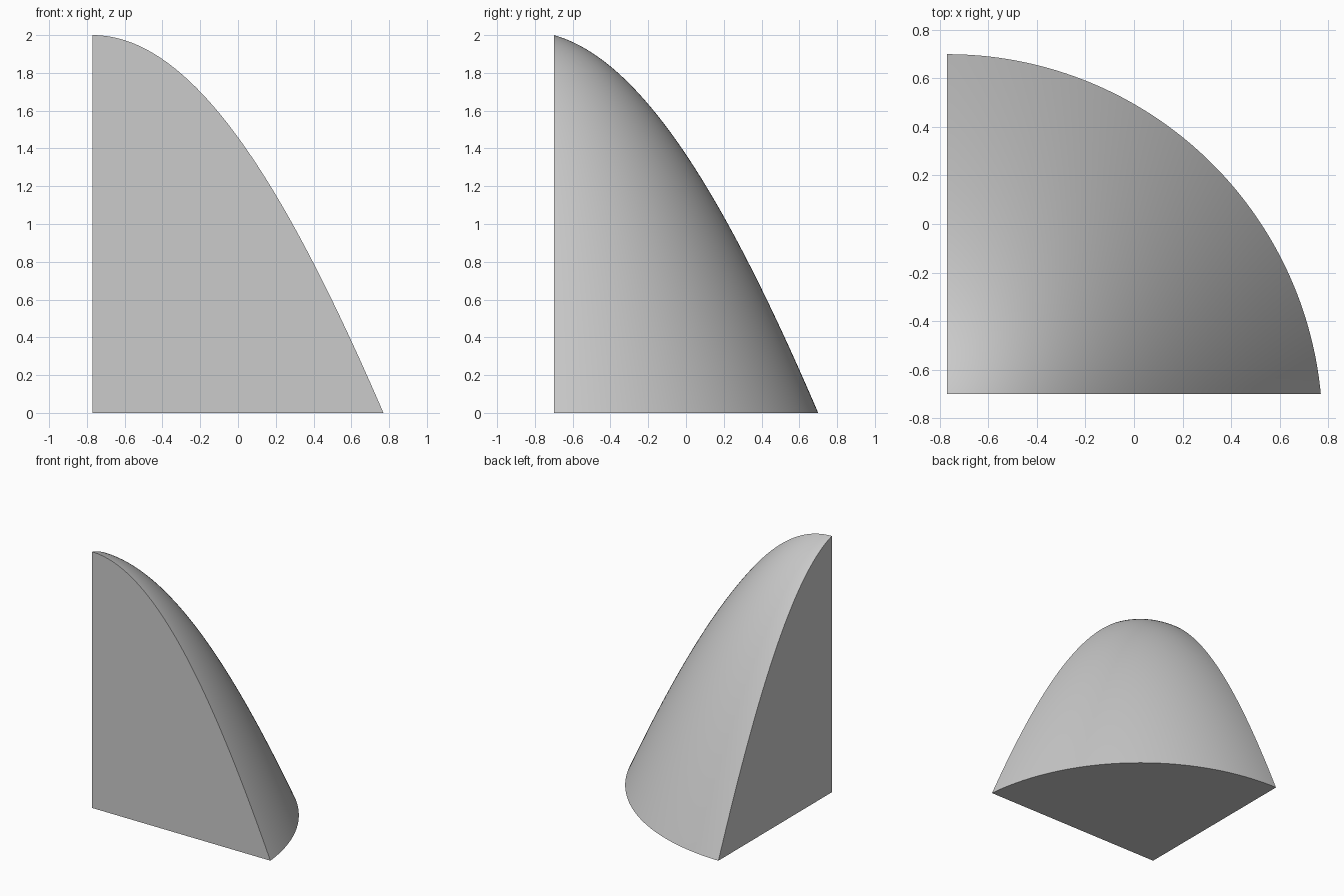
import bpy
import bmesh
import math

cube = bpy.data.objects.get("Cube")
if cube:
    bpy.data.objects.remove(cube, do_unlink=True)

WIDTH, DEPTH, HEIGHT = 1.54, 1.40, 2.0
OFFSET = 0.147            # front cut lies this far in front of the dome axis
RINGS, STEPS = 64, 64
AXIS_X, AXIS_Y = -WIDTH / 2, -DEPTH / 2 - OFFSET

grey = bpy.data.materials.new("plain_grey")
grey.use_nodes = True
colour = (0.6, 0.6, 0.6, 1)
grey.diffuse_color = colour
grey.node_tree.nodes["Principled BSDF"].inputs["Base Color"].default_value = colour


def dome_height(u):
    """Height of the dome along the front cut, u measured from the corner."""
    s = u * u
    b = 0.039
    a = HEIGHT / WIDTH**2 + b * WIDTH**2
    return HEIGHT - a * s + b * s * s


bm = bmesh.new()

# Curved shell: arcs about the axis, trimmed at the front cut
apex = bm.verts.new((-WIDTH / 2, -DEPTH / 2, HEIGHT))
rings = []
for i in range(1, RINGS + 1):
    u = WIDTH * i / RINGS
    r = math.hypot(u, OFFSET)
    start = math.asin(OFFSET / r)
    z = max(dome_height(u), 0) if i < RINGS else 0
    ring = []
    for j in range(STEPS + 1):
        t = start + (math.pi / 2 - start) * j / STEPS
        ring.append(bm.verts.new((AXIS_X + r * math.cos(t),
                                  AXIS_Y + r * math.sin(t), z)))
    rings.append(ring)

for j in range(STEPS):
    bm.faces.new((apex, rings[0][j], rings[0][j + 1]))
    for inner, outer in zip(rings, rings[1:]):
        bm.faces.new((inner[j], outer[j], outer[j + 1], inner[j + 1]))

# Flat front, side and base
corner = bm.verts.new((-WIDTH / 2, -DEPTH / 2, 0))
bm.faces.new([corner, apex] + [ring[0] for ring in rings])
bm.faces.new([corner, apex] + [ring[-1] for ring in rings])
bm.faces.new([corner] + rings[-1])
bmesh.ops.recalc_face_normals(bm, faces=bm.faces)

mesh = bpy.data.meshes.new("dome_wedge")
bm.to_mesh(mesh)
bm.free()
mesh.materials.append(grey)
wedge = bpy.data.objects.new("dome_wedge", mesh)
bpy.context.collection.objects.link(wedge)

# Smooth the dome, keep the cut edges sharp
bpy.ops.object.select_all(action="DESELECT")
wedge.select_set(True)
bpy.context.view_layer.objects.active = wedge
bpy.ops.object.shade_smooth_by_angle(angle=math.radians(30))
